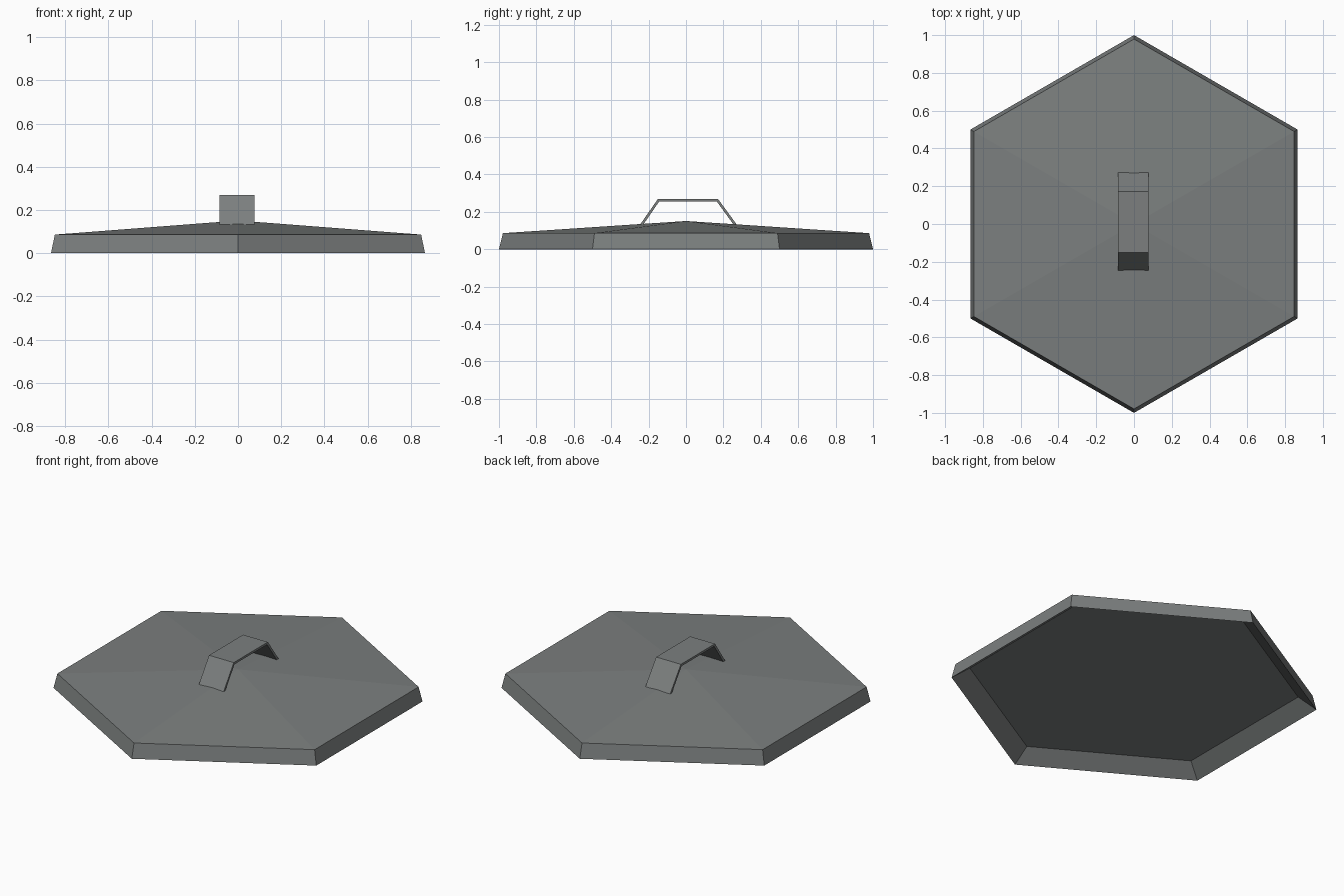
import bpy, bmesh, math

if "Cube" in bpy.data.objects:
    bpy.data.objects.remove(bpy.data.objects["Cube"])

grey = bpy.data.materials.new("dull grey metal")
grey.diffuse_color = (0.2, 0.213, 0.212, 1)
grey.use_nodes = True
grey.node_tree.nodes["Principled BSDF"].inputs["Base Color"].default_value = grey.diffuse_color


def add_object(name, bm):
    bmesh.ops.recalc_face_normals(bm, faces=bm.faces)
    mesh = bpy.data.meshes.new(name)
    bm.to_mesh(mesh)
    bm.free()
    mesh.materials.append(grey)
    obj = bpy.data.objects.new(name, mesh)
    bpy.context.collection.objects.link(obj)
    return obj


# Hexagonal lid: leaning rim, shallow pyramid top, recessed flat underside
bm = bmesh.new()


def ring(radius, z):
    return [bm.verts.new((radius * math.sin(i * math.pi / 3),
                          radius * math.cos(i * math.pi / 3), z)) for i in range(6)]


recess, low, high = ring(0.9, 0.069), ring(1.0, 0.0), ring(0.979, 0.086)
apex = bm.verts.new((0, 0, 0.151))
for i in range(6):
    j = (i + 1) % 6
    bm.faces.new((recess[i], low[i], low[j], recess[j]))
    bm.faces.new((low[i], high[i], high[j], low[j]))
    bm.faces.new((high[i], apex, high[j]))
bm.faces.new(recess)
add_object("lid", bm)

# Bent strap handle, closed band profile extruded along x
outer = [(-0.246, 0.131), (-0.150, 0.269), (0.171, 0.269), (0.272, 0.131)]
inner = [(0.255, 0.131), (0.164, 0.256), (-0.143, 0.256), (-0.229, 0.131)]
profile = outer + inner
bm = bmesh.new()
sides = [[bm.verts.new((x, y, z)) for y, z in profile] for x in (-0.086, 0.077)]
n = len(profile)
for i in range(n):
    j = (i + 1) % n
    bm.faces.new((sides[0][i], sides[0][j], sides[1][j], sides[1][i]))
for s in sides:
    for i in range(3):
        bm.faces.new((s[i], s[i + 1], s[n - 2 - i], s[n - 1 - i]))
add_object("handle", bm)
